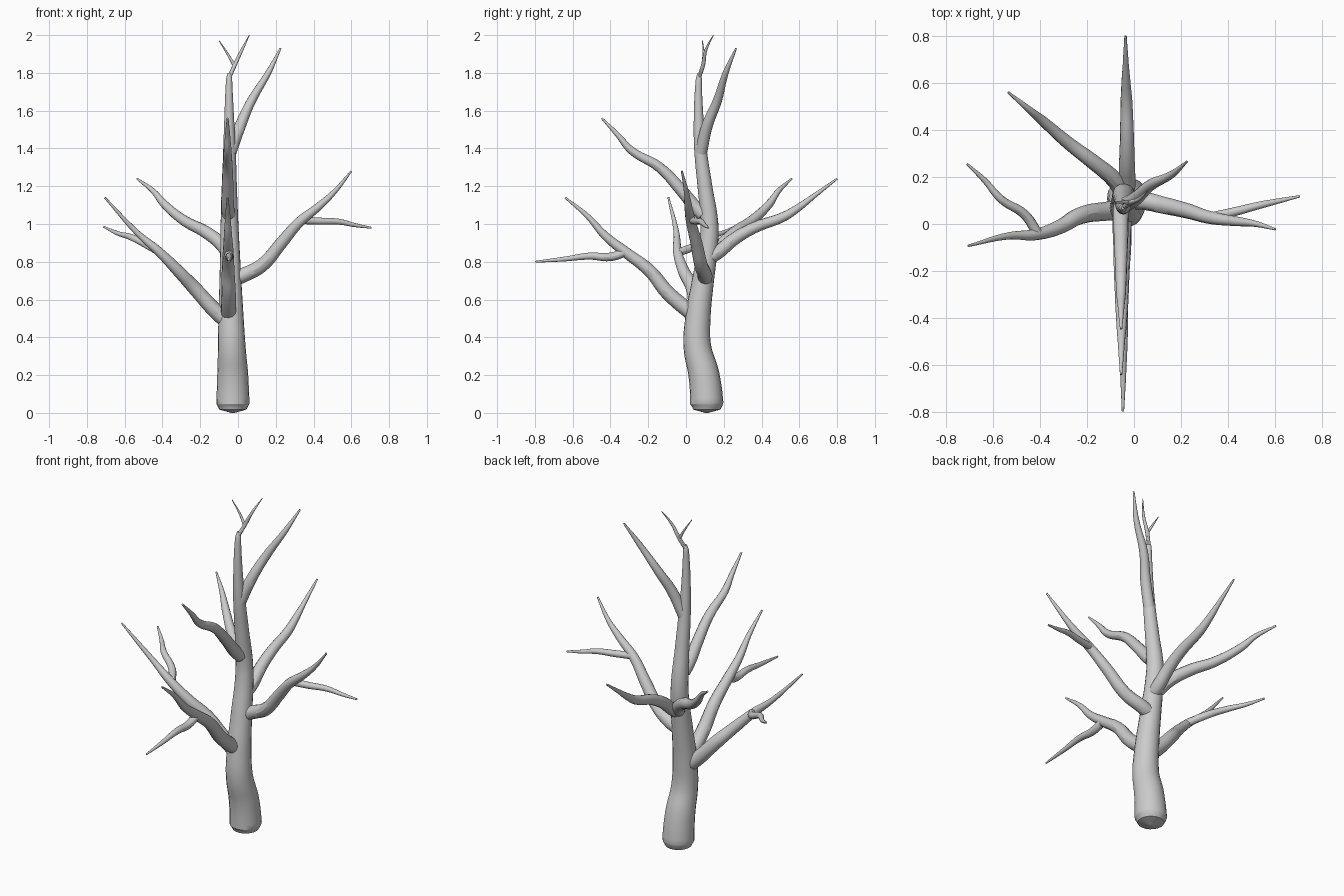
import bpy


def limb(name, pts, radii, sides=4):
    """Tapered round limb swept along a smooth path."""
    cu = bpy.data.curves.new(name, 'CURVE')
    cu.dimensions = '3D'
    cu.bevel_depth = 1.0
    cu.bevel_resolution = sides
    cu.resolution_u = 6
    cu.use_fill_caps = True
    sp = cu.splines.new('BEZIER')
    sp.bezier_points.add(len(pts) - 1)
    for bp, p, r in zip(sp.bezier_points, pts, radii):
        bp.co = p
        bp.radius = r
        bp.handle_left_type = bp.handle_right_type = 'AUTO'
    ob = bpy.data.objects.new(name, cu)
    bpy.context.collection.objects.link(ob)
    bpy.ops.object.select_all(action='DESELECT')
    ob.select_set(True)
    bpy.context.view_layer.objects.active = ob
    bpy.ops.object.convert(target='MESH')
    bpy.ops.object.shade_smooth_by_angle()
    return ob


def branch(name, pts, r0, tip=0.005):
    """Branch with a convex taper towards a fine tip."""
    n = len(pts) - 1
    radii = [tip + (r0 - tip) * (1 - (i / n) ** 1.8) for i in range(n + 1)]
    return limb(name, pts, radii)


# Trunk with a slightly domed foot
trunk = [(-.027, .11, 0, .01), (-.027, .11, .018, .072), (-.027, .11, .05, .088),
         (-.028, .095, .2, .082), (-.033, .06, .35, .073), (-.037, .063, .5, .067),
         (-.04, .09, .7, .058), (-.043, .12, .9, .05), (-.045, .124, 1.0, .047),
         (-.045, .1, 1.2, .039), (-.045, .076, 1.4, .033), (-.047, .066, 1.6, .024),
         (-.047, .068, 1.77, .016), (-.046, .07, 1.8, .008)]
limb("trunk", [p[:3] for p in trunk], [p[3] for p in trunk], sides=8)

# Forked twig at the top
limb("top_twig", [(-.045, .07, 1.78), (-.018, .09, 1.84), (.02, .105, 1.92), (.06, .145, 2.0)],
     [.011, .011, .008, .002])
limb("top_twig_fork", [(-.02, .09, 1.84), (-.055, .093, 1.9), (-.1, .087, 1.97)], [.009, .006, .002])

# Upper branches
branch("upper_right_branch", [(-.04, .08, 1.38), (.012, .112, 1.52), (.07, .165, 1.65),
                              (.16, .21, 1.8), (.225, .265, 1.93)], .032)
branch("upper_front_branch", [(-.05, .09, 1.05), (-.055, .05, 1.09), (-.055, -.03, 1.185),
                              (-.055, -.14, 1.3), (-.055, -.29, 1.39), (-.055, -.36, 1.47),
                              (-.055, -.446, 1.56)], .036)

# Back branches
branch("back_left_branch", [(-.05, .14, .84), (-.085, .19, .89), (-.175, .265, .96), (-.28, .345, 1.015),
                            (-.39, .44, 1.105), (-.45, .49, 1.175), (-.535, .56, 1.24)], .037)
branch("back_branch", [(-.035, .12, .82), (-.03, .17, .85), (-.03, .255, .92), (-.03, .36, .98),
                       (-.032, .52, 1.04), (-.034, .6, 1.09), (-.035, .68, 1.15),
                       (-.036, .8, 1.24)], .037)

# Right branch and its side shoot
branch("right_branch", [(-.02, .1, .71), (.03, .1, .73), (.125, .08, .78), (.23, .055, .9),
                        (.325, .027, 1.01), (.43, .012, 1.095), (.51, .002, 1.17),
                        (.6, -.022, 1.28)], .04)
branch("right_shoot", [(.33, .03, 1.02), (.43, .053, 1.015), (.535, .08, 1.012), (.615, .098, .995),
                       (.705, .118, .98)], .02)

# Left branch and its side shoot
branch("left_branch", [(-.05, .06, .48), (-.11, .055, .53), (-.23, .035, .66), (-.315, -.012, .75),
                       (-.42, -.045, .855), (-.53, -.05, .95), (-.705, -.093, 1.14)], .042)
branch("left_shoot", [(-.41, -.04, .85), (-.465, .04, .88), (-.565, .105, .93), (-.635, .185, .95),
                      (-.71, .255, .985)], .022)

# Lower front branch and its side shoot
branch("front_branch", [(-.045, .06, .51), (-.05, .01, .545), (-.05, -.1, .64), (-.052, -.19, .75),
                        (-.052, -.325, .855), (-.053, -.43, .94), (-.054, -.52, 1.04),
                        (-.055, -.64, 1.14)], .042)
branch("front_shoot", [(-.05, -.31, .855), (-.047, -.4, .826), (-.046, -.51, .83), (-.046, -.64, .815),
                       (-.047, -.798, .8)], .024)
